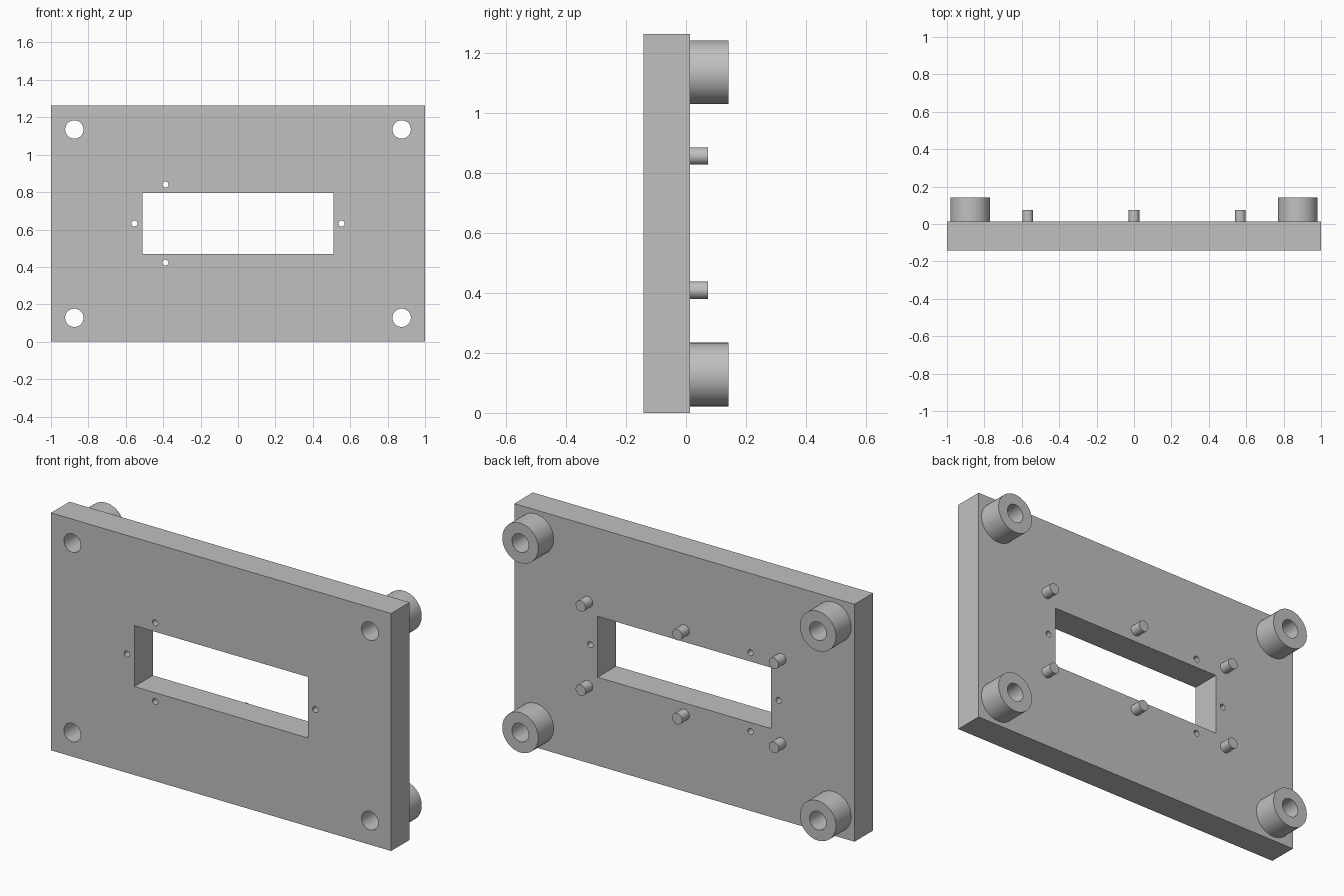
import bpy, bmesh, math

if "Cube" in bpy.data.objects:
    bpy.data.objects.remove(bpy.data.objects["Cube"])

grey = bpy.data.materials.new("plain grey")
grey.diffuse_color = (0.53, 0.53, 0.53, 1)
grey.use_nodes = True
grey.node_tree.nodes["Principled BSDF"].inputs["Base Color"].default_value = grey.diffuse_color


def circle(x, z, r, n=48):
    return [(x + r * math.cos(2 * math.pi * i / n),
             z + r * math.sin(2 * math.pi * i / n)) for i in range(n)]


def rect(x0, x1, z0, z1):
    return [(x0, z0), (x1, z0), (x1, z1), (x0, z1)]


def extruded(name, loops, y0, y1):
    """Fill an x-z outline (first loop) with holes (other loops), y0 to y1."""
    cu = bpy.data.curves.new(name + "_profile", 'CURVE')
    cu.dimensions = '2D'
    cu.fill_mode = 'BOTH'
    cu.extrude = (y1 - y0) / 2
    for loop in loops:
        sp = cu.splines.new('POLY')
        sp.points.add(len(loop) - 1)
        for p, (x, z) in zip(sp.points, loop):
            p.co = (x, z, 0, 1)
        sp.use_cyclic_u = True
    tmp = bpy.data.objects.new(name + "_profile", cu)
    bpy.context.collection.objects.link(tmp)
    bpy.context.view_layer.update()
    dg = bpy.context.evaluated_depsgraph_get()
    me = bpy.data.meshes.new_from_object(tmp.evaluated_get(dg))
    bpy.data.objects.remove(tmp)

    # weld the caps to the walls and stand the profile upright
    bm = bmesh.new()
    bm.from_mesh(me)
    bmesh.ops.remove_doubles(bm, verts=bm.verts, dist=1e-5)
    for v in bm.verts:
        x, z, d = v.co
        v.co = (x, (y0 + y1) / 2 - d, z)
    bmesh.ops.recalc_face_normals(bm, faces=bm.faces)
    for f in bm.faces:
        f.smooth = True
        f.material_index = 0
    bm.to_mesh(me)
    bm.free()
    me.set_sharp_from_angle(angle=math.radians(30))
    me.materials.clear()
    me.materials.append(grey)
    me.name = name
    ob = bpy.data.objects.new(name, me)
    bpy.context.collection.objects.link(ob)
    return ob


FRONT, BACK = -0.142, 0.013
corners = [(x, z) for x in (-0.875, 0.875) for z in (0.128, 1.135)]
screws = [(-0.388, 0.423), (-0.388, 0.841), (-0.554, 0.632), (0.554, 0.632)]

# Plate with window, corner bores and small screw holes
extruded("mounting_plate",
         [rect(-1, 1, 0, 1.262), rect(-0.51, 0.51, 0.47, 0.794)]
         + [circle(x, z, 0.049) for x, z in corners]
         + [circle(x, z, 0.016, 24) for x, z in screws],
         FRONT, BACK)

# Hollow corner standoffs on the back
for x, z in corners:
    extruded("corner_standoff", [circle(x, z, 0.106), circle(x, z, 0.049)], BACK, 0.142)

# Solid locating pins above and below the window
for x in (-0.568, 0, 0.568):
    for z in (0.409, 0.856):
        extruded("locating_pin", [circle(x, z, 0.029, 32)], BACK, 0.074)
